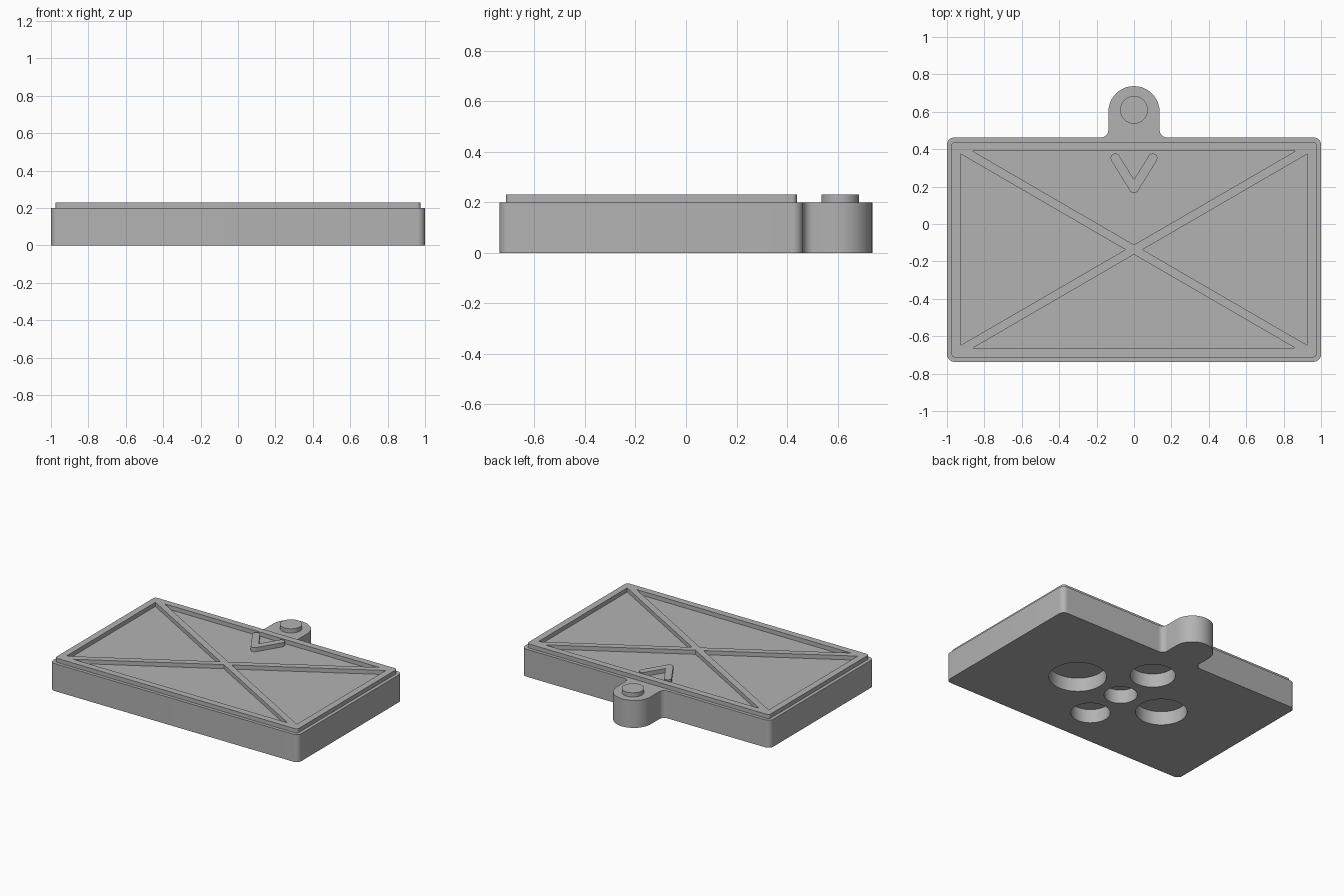
import bpy, bmesh, math
from mathutils import Vector

if "Cube" in bpy.data.objects:
    bpy.data.objects.remove(bpy.data.objects["Cube"])

grey = bpy.data.materials.new("plain grey")
grey.diffuse_color = (0.45, 0.45, 0.45, 1)
grey.use_nodes = True
grey.node_tree.nodes["Principled BSDF"].inputs["Base Color"].default_value = grey.diffuse_color
MID = -0.137  # y of the plate centre


def arc(cx, cy, r, a0, a1, n=8):
    """Points on an arc, angles in degrees."""
    return [(cx + r * math.cos(math.radians(a0 + (a1 - a0) * i / n)),
             cy + r * math.sin(math.radians(a0 + (a1 - a0) * i / n))) for i in range(n + 1)]


def circle(cx, cy, r, n=64):
    return arc(cx, cy, r, 0, 360, n)[:-1]


def prism(name, pts, z0, z1):
    """Closed solid from a counter-clockwise outline."""
    bm = bmesh.new()
    face = bm.faces.new([bm.verts.new((x, y, z0)) for x, y in pts])
    top = bmesh.ops.extrude_face_region(bm, geom=[face])["geom"]
    bmesh.ops.translate(bm, vec=(0, 0, z1 - z0),
                        verts=[g for g in top if isinstance(g, bmesh.types.BMVert)])
    bmesh.ops.recalc_face_normals(bm, faces=bm.faces)
    mesh = bpy.data.meshes.new(name)
    bm.to_mesh(mesh)
    bm.free()
    mesh.materials.append(grey)
    ob = bpy.data.objects.new(name, mesh)
    bpy.context.collection.objects.link(ob)
    return ob


def combine(target, tool, operation):
    """Apply a boolean and remove the tool object."""
    bpy.context.view_layer.objects.active = target
    mod = target.modifiers.new("bool", "BOOLEAN")
    mod.operation, mod.solver, mod.object = operation, "EXACT", tool
    bpy.ops.object.modifier_apply(modifier=mod.name)
    bpy.data.objects.remove(tool)


def rounded_rect(x, y0, y1, r):
    return (arc(x - r, y0 + r, r, -90, 0) + arc(x - r, y1 - r, r, 0, 90)
            + arc(-x + r, y1 - r, r, 90, 180) + arc(-x + r, y0 + r, r, 180, 270))


# base plate with a filleted hanging tab at the back
outline = (arc(-0.96, -0.697, 0.04, 180, 270) + arc(0.96, -0.697, 0.04, 270, 360)
           + arc(0.96, 0.423, 0.04, 0, 90)
           + arc(0.177, 0.503, 0.04, 270, 180) + arc(0, 0.6, 0.137, 0, 180, 32)
           + arc(-0.177, 0.503, 0.04, 0, -90) + arc(-0.96, 0.423, 0.04, 90, 180))
plate = prism("base_plate", outline, 0, 0.2)

# raised border with crossed ribs: four triangular pockets cut from a slab
frame = prism("rib_frame", rounded_rect(0.976, -0.713, 0.439, 0.02), 0.15, 0.23)
for s in (-1, 1):
    long_side = [(-0.863, MID + s * 0.527), (0.863, MID + s * 0.527), (0, MID + s * 0.026)]
    short_side = [(s * 0.928, MID - 0.512), (s * 0.928, MID + 0.512), (s * 0.046, MID)]
    for pts in (long_side, short_side):
        combine(frame, prism("pocket_cutter", pts, 0.1, 0.3), "DIFFERENCE")
combine(plate, frame, "UNION")

# arrow mark: two round-ended bars meeting at a point
low = Vector((0, 0.19))
for s in (-1, 1):
    tip = Vector((s * 0.1, 0.352))
    a = math.degrees(math.atan2(tip.y - low.y, tip.x - low.x))
    bar = arc(*low, 0.025, a + 90, a + 270, 12) + arc(*tip, 0.025, a - 90, a + 90, 12)
    combine(plate, prism("arrow_bar", bar, 0.15, 0.23), "UNION")

# round stud on the tab
combine(plate, prism("tab_stud", circle(0, 0.61, 0.074), 0.15, 0.23), "UNION")

# five blind round holes underneath, each a different size
for dx, dy, r in ((0, 0, 0.11), (0.37, 0, 0.19), (-0.35, 0, 0.17),
                  (0, 0.33, 0.15), (0, -0.31, 0.13)):
    combine(plate, prism("hole_cutter", circle(dx, MID + dy, r), -0.1, 0.1), "DIFFERENCE")

# smooth curved walls, keep edges sharp
bpy.ops.object.select_all(action="DESELECT")
plate.select_set(True)
bpy.context.view_layer.objects.active = plate
bpy.ops.object.shade_smooth_by_angle(angle=math.radians(30))
